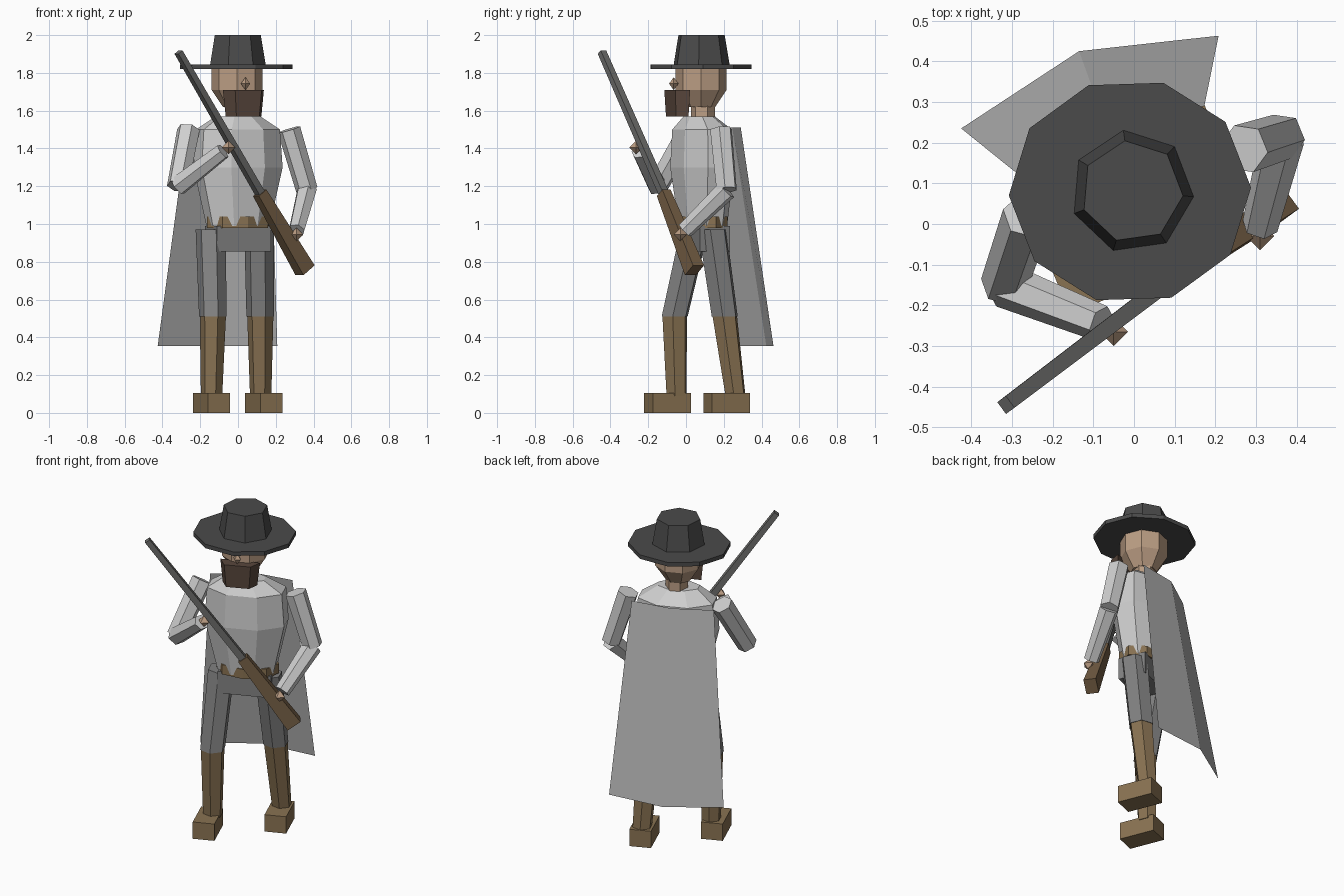
import bpy, bmesh, math
from mathutils import Vector, Matrix

if "Cube" in bpy.data.objects:
    bpy.data.objects.remove(bpy.data.objects["Cube"])

TURN = math.radians(22)  # whole figure is turned a little toward +x
SPIN = Matrix.Rotation(TURN, 3, 'Z')


def material(name, r, g, b):
    m = bpy.data.materials.new(name)
    m.diffuse_color = (r, g, b, 1)
    m.use_nodes = True
    m.node_tree.nodes["Principled BSDF"].inputs["Base Color"].default_value = m.diffuse_color
    return m


HAT = material("charcoal felt", 0.07, 0.07, 0.07)
SKIN = material("skin", 0.50, 0.34, 0.23)
BEARD = material("dark brown hair", 0.10, 0.063, 0.046)
SHIRT = material("light grey cloth", 0.62, 0.62, 0.62)
CAPE = material("cape grey", 0.47, 0.47, 0.47)
TROUSER = material("mid grey cloth", 0.22, 0.22, 0.22)
LEATHER = material("brown leather", 0.25, 0.17, 0.085)
WOOD = material("brown wood", 0.18, 0.115, 0.06)
STEEL = material("gun metal", 0.155, 0.155, 0.15)


def loft(name, sections, mat, closed=True):
    """Bridge equal-length point rings into a faceted solid or an open sheet."""
    bm = bmesh.new()
    rows = [[bm.verts.new(p) for p in s] for s in sections]
    n = len(rows[0])
    for a, b in zip(rows, rows[1:]):
        for i in range(n if closed else n - 1):
            j = (i + 1) % n
            bm.faces.new((a[i], a[j], b[j], b[i]))
    if closed:
        bm.faces.new(rows[0][::-1])
        bm.faces.new(rows[-1])
    bmesh.ops.recalc_face_normals(bm, faces=bm.faces)
    me = bpy.data.meshes.new(name)
    bm.to_mesh(me)
    bm.free()
    me.materials.append(mat)
    ob = bpy.data.objects.new(name, me)
    bpy.context.collection.objects.link(ob)
    return ob


def oval(c, a, b, n, phase=0.0, turn=True):
    """Flat ring of n points with half widths a and b."""
    pts = []
    for i in range(n):
        t = math.radians(phase) + math.tau * i / n
        v = Vector((a * math.cos(t), b * math.sin(t), 0))
        pts.append(Vector(c) + (SPIN @ v if turn else v))
    return pts


def block(name, c, w, d, z0, z1, mat):
    """Turned box."""
    return loft(name, [[Vector((c[0], c[1], z)) + SPIN @ Vector((sx * w / 2, sy * d / 2, 0))
                        for sx, sy in ((-1, -1), (1, -1), (1, 1), (-1, 1))] for z in (z0, z1)], mat)


def limb(name, p, q, r0, r1, mat, n=6):
    """Tapered prism between two points."""
    p, q = Vector(p), Vector(q)
    d = (q - p).normalized()
    h = d.cross(Vector((0.9, 0.37, 0.1))).normalized()
    w = h.cross(d)
    ring = lambda c, r: [c + h * r * math.cos(math.tau * i / n) + w * r * math.sin(math.tau * i / n)
                         for i in range(n)]
    return loft(name, [ring(p, r0), ring(q, r1)], mat)


def nub(name, c, rx, rz, mat):
    """Small eight-faced solid."""
    bm = bmesh.new()
    bmesh.ops.create_cone(bm, segments=4, radius1=rx, radius2=0, depth=rz, cap_ends=False,
                          matrix=Matrix.Translation((0, 0, rz / 2)))
    bmesh.ops.create_cone(bm, segments=4, radius1=0, radius2=rx, depth=rz, cap_ends=False,
                          matrix=Matrix.Translation((0, 0, -rz / 2)))
    bmesh.ops.remove_doubles(bm, verts=bm.verts, dist=1e-4)
    bmesh.ops.recalc_face_normals(bm, faces=bm.faces)
    me = bpy.data.meshes.new(name)
    bm.to_mesh(me)
    bm.free()
    me.materials.append(mat)
    ob = bpy.data.objects.new(name, me)
    ob.location = c
    bpy.context.collection.objects.link(ob)


# Hat
loft("hat_brim", [oval((-0.01, 0.08, z), 0.298, 0.278, 10, 2, False) for z in (1.82, 1.845)], HAT)
loft("hat_crown", [oval((-0.005, 0.08, z), r, r, 7, 98, False)
                   for z, r in ((1.84, 0.153), (2.0, 0.126))], HAT)

# Head, neck, nose and beard
loft("head", [oval((-0.005, 0.08, z), r, r, 8, 22.5)
              for z, r in ((1.62, 0.075), (1.71, 0.135), (1.82, 0.135))], SKIN)
loft("neck", [oval((0, 0.09, z), 0.065, 0.065, 6) for z in (1.54, 1.64)], SKIN)
nub("nose", (0.04, -0.065, 1.743), 0.025, 0.034, SKIN)
beard = [(-0.08, -0.06), (-0.015, -0.115), (0.125, -0.055), (0.137, 0.022)]
mid = Vector((0.035, -0.045))
loft("beard", [[(*(mid + (Vector(p) - mid) * s), z) for p in beard]
               for z, s in ((1.57, 0.87), (1.71, 1.0))], BEARD)

# Body
loft("torso", [oval((0.0, y, z), a, b, 8, 22.5)
               for z, y, a, b in ((0.99, 0.09, 0.175, 0.12), (1.3, 0.085, 0.25, 0.155),
                                  (1.5, 0.085, 0.235, 0.145), (1.57, 0.07, 0.125, 0.075))], SHIRT)
loft("belt", [oval((0.005, 0.09, z), 0.182, 0.126, 8) for z in (0.98, 1.04)], LEATHER)
block("pelvis", (0.0, 0.095), 0.31, 0.17, 0.855, 0.99, TROUSER)

# Cape, two panels
top = [(-0.27, 0.11, 1.5), (-0.07, 0.245, 1.51), (0.173, 0.29, 1.51)]
hem = [(-0.425, 0.235, 0.355), (-0.135, 0.425, 0.355), (0.208, 0.463, 0.355)]
loft("cape", [top, hem], CAPE, closed=False)

# Arms: side, shoulder, elbow, wrist, hand
for side, sh, el, wr, hand in (
        ("left", (-0.262, 0.02, 1.5), (-0.32, -0.15, 1.2), (-0.08, -0.245, 1.385), (-0.05, -0.265, 1.405)),
        ("right", (0.27, 0.185, 1.5), (0.365, 0.215, 1.18), (0.31, -0.005, 0.965), (0.31, -0.03, 0.945))):
    limb(side + "_upper_arm", sh, el, 0.062, 0.058, SHIRT)
    limb(side + "_forearm", el, wr, 0.056, 0.045, SHIRT)
    nub(side + "_hand", hand, 0.035, 0.035, SKIN)

# Legs: side, hip, knee, ankle, foot centre
for side, hip, knee, ankle, foot in (
        ("left", (-0.145, 0.045), (-0.133, -0.06), (-0.14, -0.05), (-0.14, -0.098)),
        ("right", (0.112, 0.14), (0.118, 0.205), (0.12, 0.262), (0.137, 0.215))):
    loft(side + "_thigh", [oval((*hip, 0.97), 0.08, 0.08, 6, 30),
                           oval((*knee, 0.51), 0.074, 0.074, 6, 30)], TROUSER)
    loft(side + "_boot_shaft", [oval((*knee, 0.515), 0.07, 0.07, 6, 30),
                                oval((*ankle, 0.09), 0.057, 0.057, 6, 30)], LEATHER)
    block(side + "_foot", foot, 0.126, 0.215, 0.0, 0.105, LEATHER)

# Rifle
muzzle, joint, butt = Vector((-0.315, -0.445, 1.91)), Vector((0.115, -0.118, 1.165)), Vector((0.355, 0.045, 0.755))
d = (butt - muzzle).normalized()
h = d.cross(Vector((0, 0, 1))).normalized()
w = h.cross(d)


def rect(c, a, b):
    return [c + h * a * i + w * b * j for i, j in ((-1, -1), (1, -1), (1, 1), (-1, 1))]


loft("rifle_barrel", [rect(muzzle, 0.018, 0.016), rect(joint + d * 0.08, 0.021, 0.02)], STEEL)
loft("rifle_stock", [rect(joint, 0.027, 0.03), rect(butt, 0.036, 0.045)], WOOD)
